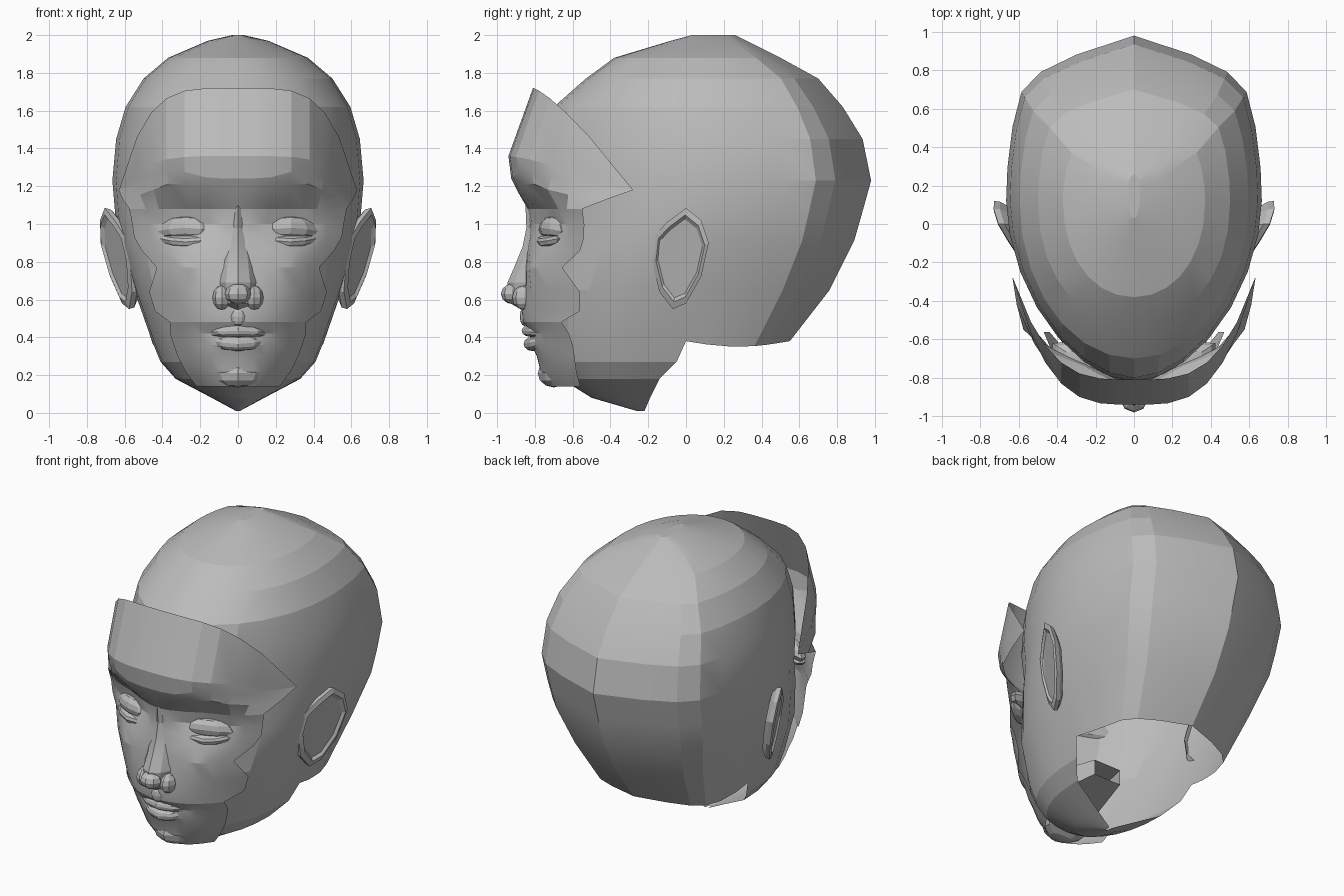
import bpy, bmesh, math
from mathutils import Vector

if "Cube" in bpy.data.objects:
    bpy.data.objects.remove(bpy.data.objects["Cube"])

grey = bpy.data.materials.new("plain grey")
grey.use_nodes = True
grey.diffuse_color = (0.5, 0.5, 0.5, 1)
grey.node_tree.nodes["Principled BSDF"].inputs["Base Color"].default_value = (0.5, 0.5, 0.5, 1)


def finish(name, bm, angle=12):
    bmesh.ops.remove_doubles(bm, verts=bm.verts, dist=0.002)
    bmesh.ops.recalc_face_normals(bm, faces=bm.faces)
    mesh = bpy.data.meshes.new(name)
    bm.to_mesh(mesh)
    bm.free()
    mesh.materials.append(grey)
    ob = bpy.data.objects.new(name, mesh)
    bpy.context.collection.objects.link(ob)
    bpy.ops.object.select_all(action="DESELECT")
    ob.select_set(True)
    bpy.context.view_layer.objects.active = ob
    bpy.ops.object.shade_smooth_by_angle(angle=math.radians(angle))


def loft(bm, rows):
    """Skin a list of equally long point rows with quads."""
    grid = [[bm.verts.new(p) for p in row] for row in rows]
    for a, b in zip(grid, grid[1:]):
        for i in range(len(a) - 1):
            bm.faces.new((a[i], a[i + 1], b[i + 1], b[i]))


def blob(name, loc, size, bend=0, droop=0, slant=0, segs=10, rings=6):
    """Low-poly ellipsoid, bent back and down towards its ends."""
    bm = bmesh.new()
    bmesh.ops.create_uvsphere(bm, u_segments=segs, v_segments=rings, radius=1)
    for v in bm.verts:
        x, y, z = v.co
        v.co = Vector(loc) + Vector((x * size[0], y * size[1] + bend * x * x + slant * x,
                                     z * size[2] - droop * x * x))
    finish(name, bm)


# Skull: z, front y, back y, half width, y of the widest point, roundness
skull = [(2.0, 0.03, 0.26, 0.03, 0.15, 1), (1.97, -0.08, 0.32, 0.16, 0.13, 1),
         (1.88, -0.38, 0.50, 0.37, 0.12, 0.95), (1.77, -0.53, 0.70, 0.5, 0.12, 0.95),
         (1.62, -0.70, 0.83, 0.595, 0.12, 1), (1.45, -0.80, 0.935, 0.645, 0.12, 1.1),
         (1.23, -0.82, 0.98, 0.665, 0.12, 1.12), (1.05, -0.76, 0.93, 0.65, 0.1, 1.05),
         (0.91, -0.74, 0.89, 0.63, 0.08, 0.95), (0.65, -0.78, 0.76, 0.55, 0.03, 0.86),
         (0.38, -0.77, 0.55, 0.455, 0.0, 0.86)]
jaw = [(0.27, -0.73, 0, 0.41, -0.05, 0.86), (0.18, -0.66, 0, 0.33, -0.14, 0.86),
       (0.08, -0.5, 0, 0.14, -0.19, 0.86), (0.01, -0.26, 0, 0.01, -0.22, 0.86)]
back_shape = [(1, 0), (0.99, 0.2), (0.95, 0.45), (0.88, 0.66),
              (0.73, 0.78), (0.45, 0.885), (0, 1)]


def front_row(z, yf, yb, w, ym, e):
    pts = []
    for i in range(15):
        c, s = math.cos(math.pi * i / 14), math.sin(math.pi * i / 14)
        pts.append((math.copysign(abs(c) ** e, c) * w,
                    ym + (yf - ym) * max(s, 0) ** e, z))
    return pts


def back_row(z, yf, yb, w, ym, e):
    half = [(x * w, ym + (yb - ym) * y,
             z - 0.03 * (z < 0.4) * math.sin(math.pi * y)) for x, y in back_shape]
    return half + [(-x, y, h) for x, y, h in half[-2::-1]]


bm = bmesh.new()
loft(bm, [front_row(*r) for r in skull + jaw])
# Leave the skull open behind the mouth
hidden = [f for f in bm.faces if 0.27 < f.calc_center_median().z < 0.6
          and abs(f.calc_center_median().x) < 0.2 and f.calc_center_median().y < -0.5]
bmesh.ops.delete(bm, geom=hidden, context="FACES")
loft(bm, [back_row(*r) for r in skull])
bm.faces.new([bm.verts.new(p) for p in front_row(*skull[0]) + back_row(*skull[0])[-2:0:-1]])
finish("skull_and_jaw", bm)

# Face plate: z, half width, middle y, edge y, drop at the edge
plate = [(1.72, 0.63, -0.81, -0.28, 0.54), (1.36, 0.632, -0.94, -0.28, 0.18),
         (1.24, 0.632, -0.925, -0.28, 0.06), (1.17, 0.61, -0.89, -0.42, 0.04),
         (1.08, 0.575, -0.84, -0.55, 0), (1.0, 0.56, -0.83, -0.54, 0),
         (0.93, 0.55, -0.83, -0.54, 0), (0.86, 0.51, -0.84, -0.56, 0),
         (0.77, 0.43, -0.85, -0.65, 0), (0.64, 0.47, -0.86, -0.56, 0),
         (0.54, 0.44, -0.87, -0.56, 0), (0.48, 0.36, -0.86, -0.66, 0),
         (0.42, 0.36, -0.82, -0.62, 0), (0.36, 0.34, -0.82, -0.6, 0),
         (0.30, 0.32, -0.79, -0.59, 0), (0.22, 0.28, -0.77, -0.58, 0),
         (0.14, 0.22, -0.72, -0.56, 0)]
steps = [0, 0.12, 0.28, 0.45, 0.6, 0.73, 0.85, 1]
steps = [-f for f in steps[:0:-1]] + steps


def plate_row(z, w, yf, ye, drop):
    pts = []
    for s in steps:
        f = abs(s)
        x = s * w
        # sunken eye sockets and full cheeks
        socket = 0.07 * math.exp(-((abs(x) - 0.27) / 0.15) ** 2 - ((z - 1.03) / 0.09) ** 2)
        cheek = 0.03 * math.exp(-((abs(x) - 0.28) / 0.12) ** 2 - ((z - 0.74) / 0.13) ** 2)
        arch = 0.05 * math.exp(-((f - 0.55) / 0.2) ** 2) * (1.15 < z < 1.3)
        power = 3.5 if z > 1.1 else 2.2
        pts.append((x, yf + (ye - yf) * f ** power + socket - cheek,
                    z - drop * f ** 4.5 + arch))
    return pts


bm = bmesh.new()
loft(bm, [plate_row(*r) for r in plate])
finish("face_plate", bm, 16)

# Nose bridge: z, ridge y, half width
bridge = [(1.1, -0.85, 0.05), (0.98, -0.845, 0.05), (0.88, -0.865, 0.06),
          (0.77, -0.91, 0.075), (0.69, -0.945, 0.085), (0.58, -0.93, 0.07), (0.54, -0.86, 0.05)]
bm = bmesh.new()
loft(bm, [[(-w * 1.5, -0.79, z), (-w * 0.75, y + 0.035, z), (0, y, z),
           (w * 0.75, y + 0.035, z), (w * 1.5, -0.79, z)] for z, y, w in bridge])
finish("nose_bridge", bm)
blob("nose_tip", (0, -0.915, 0.63), (0.07, 0.065, 0.055), segs=8)

# Mouth, with a tapered hollow behind the lips
blob("upper_lip", (0, -0.825, 0.435), (0.22, 0.045, 0.032), 0.13, 0.02, segs=12)
blob("lower_lip", (0, -0.81, 0.365), (0.19, 0.05, 0.038), 0.11, -0.03, segs=12)
blob("chin", (0, -0.7, 0.21), (0.16, 0.085, 0.075), 0.06)
blob("lip_groove", (0, -0.855, 0.51), (0.04, 0.025, 0.05))
bm = bmesh.new()
loft(bm, [[(-w, y, low), (w, y, low), (w, y, high), (-w, y, high), (-w, y, low)]
          for w, y, low, high in ((0.18, -0.74, 0.38, 0.42), (0.19, -0.6, 0.32, 0.48),
                                  (0.1, -0.25, 0.36, 0.46))])
finish("mouth_hollow", bm)

# Ear outline as y, z, running around the rim
ear = [(0, 1.085), (0.08, 1.02), (0.12, 0.9), (0.08, 0.72), (0.0, 0.58), (-0.07, 0.55),
       (-0.14, 0.64), (-0.18, 0.8), (-0.165, 0.94), (-0.1, 1.01)]


def ear_ring(side, scale, push):
    pts = []
    for y, z in ear + ear[:1]:
        y, z = -0.03 + (y + 0.03) * scale, 0.82 + (z - 0.82) * scale
        pts.append((side * (0.672 + 0.46 * y + 0.18 * (z - 0.9) + push), y, z))
    return pts


for side, label in ((1, "left"), (-1, "right")):
    bm = bmesh.new()
    rings = [ear_ring(side, s, p) for s, p in
             ((0.8, -0.06), (0.97, -0.03), (1, 0), (0.86, 0.01), (0.78, -0.005))]
    loft(bm, rings)
    bm.faces.new([bm.verts.new(p) for p in rings[-1][:-1]])
    finish(label + "_ear", bm)
    # Closed eye and nostril wing
    blob(label + "_upper_eyelid", (side * 0.28, -0.705, 0.98), (0.15, 0.065, 0.062),
         0.02, 0.02, side * 0.05)
    blob(label + "_lower_eyelid", (side * 0.28, -0.725, 0.905), (0.14, 0.055, 0.035),
         0.02, -0.02, side * 0.05)
    blob(label + "_nostril_wing", (side * 0.085, -0.855, 0.61), (0.05, 0.065, 0.065), segs=8)
